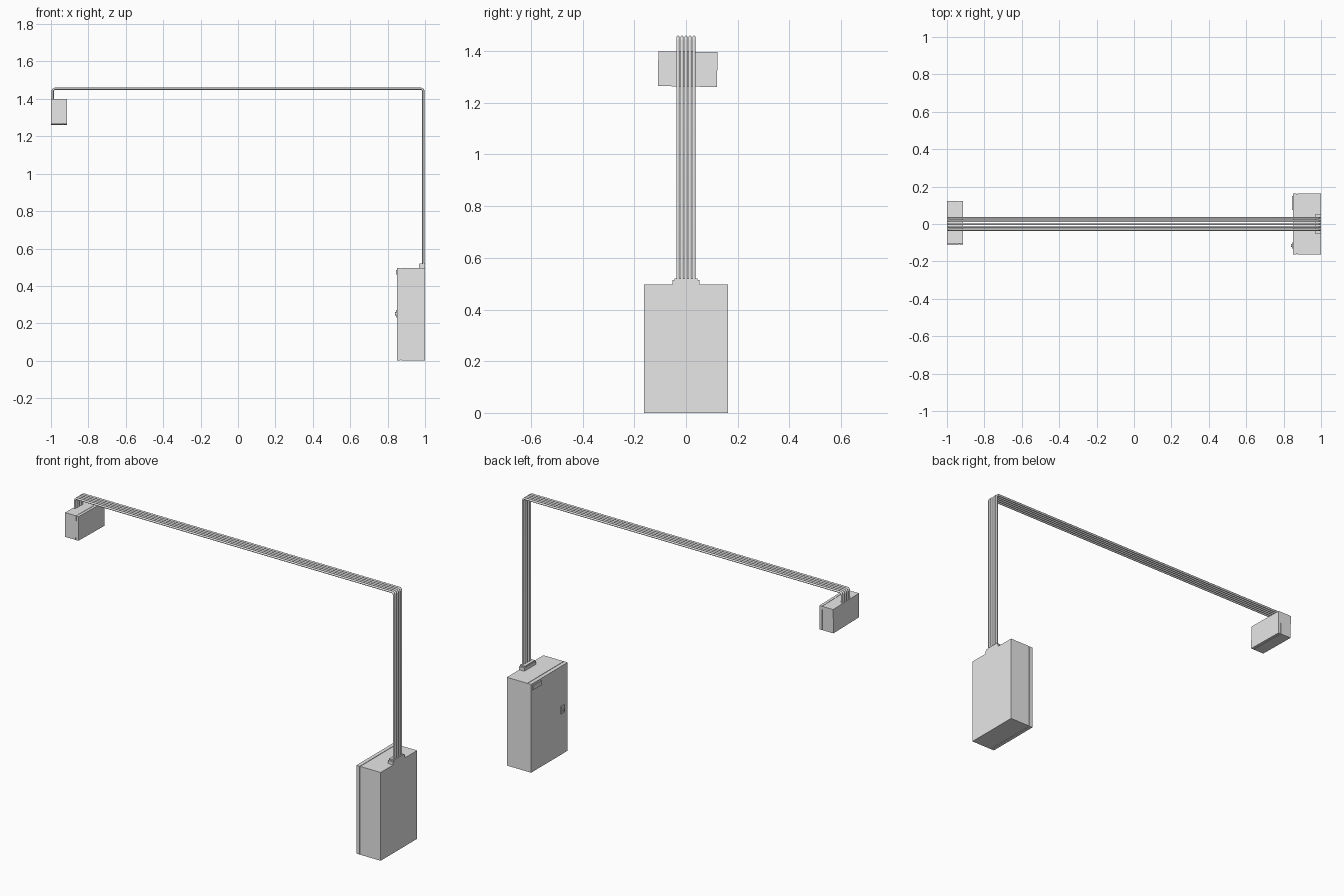
import bpy, math
from mathutils import Vector

cube = bpy.data.objects.get("Cube")
if cube:
    bpy.data.objects.remove(cube, do_unlink=True)

grey = bpy.data.materials.new("light_grey")
grey.use_nodes = True
grey.diffuse_color = (0.8, 0.8, 0.8, 1)
grey.node_tree.nodes["Principled BSDF"].inputs["Base Color"].default_value = (0.8, 0.8, 0.8, 1)


def box(name, x, y, z, tilt=0.0):
    """Box from (min, max) spans, optionally tilted about the x axis."""
    spans = (x, y, z)
    bpy.ops.mesh.primitive_cube_add(size=1, location=[(a + b) / 2 for a, b in spans])
    ob = bpy.context.object
    ob.name = name
    ob.scale = [b - a for a, b in spans]
    ob.rotation_euler.x = math.radians(tilt)
    ob.data.materials.append(grey)
    return ob


def cylinder(name, centre, radius, depth):
    """Short cylinder whose axis runs along x."""
    bpy.ops.mesh.primitive_cylinder_add(vertices=16, radius=radius, depth=depth,
                                        location=centre, rotation=(0, math.pi / 2, 0))
    ob = bpy.context.object
    ob.name = name
    ob.data.materials.append(grey)
    bpy.ops.object.shade_smooth_by_angle()


# Large cabinet: body, recessed seam and door
box("cabinet_body", (0.873, 1.0), (-0.162, 0.162), (0, 0.496))
box("cabinet_seam", (0.868, 0.876), (-0.158, 0.158), (0.004, 0.492))
box("cabinet_door", (0.849, 0.87), (-0.162, 0.162), (0, 0.496))

# Door fittings
box("lock_plate", (0.844, 0.85), (-0.13, -0.1), (0.23, 0.272))
cylinder("lock_barrel", (0.843, -0.115, 0.251), 0.009, 0.006)
box("blank_nameplate", (0.845, 0.85), (0.075, 0.15), (0.46, 0.485))

# Cable gland on the cabinet roof
box("gland_base", (0.968, 1.0), (-0.052, 0.052), (0.494, 0.514))
box("gland_cap", (0.97, 1.0), (-0.044, 0.044), (0.51, 0.521))

# Small junction box, hung slightly crooked
TILT = -1
box("junction_body", (-1.0, -0.932), (-0.108, 0.121), (1.263, 1.398), TILT)
box("junction_seam", (-0.934, -0.926), (-0.105, 0.118), (1.266, 1.395), TILT)
box("junction_lid", (-0.93, -0.915), (-0.108, 0.121), (1.263, 1.398), TILT)

# Bundle of parallel cables with rounded elbows
RADIUS, PITCH, BEND, TOP, SIDE = 0.006, 0.0155, 0.014, 1.454, 0.991


def elbow(sign):
    """Quarter bend, from the drop up to the horizontal run."""
    for i in range(6):
        a = math.pi / 2 * i / 5
        yield (sign * (SIDE - BEND + BEND * math.cos(a)), TOP - BEND + BEND * math.sin(a))


path = [(SIDE, 0.5), *elbow(1), *reversed(list(elbow(-1))), (-SIDE, 1.38)]
for n in range(5):
    curve = bpy.data.curves.new("cable_path", "CURVE")
    curve.dimensions = "3D"
    curve.bevel_depth = RADIUS
    curve.bevel_resolution = 2
    curve.use_fill_caps = True
    spline = curve.splines.new("POLY")
    spline.points.add(len(path) - 1)
    for point, (x, z) in zip(spline.points, path):
        point.co = (x, (n - 2) * PITCH, z, 1)
    spline.use_smooth = True
    curve.materials.append(grey)
    cable = bpy.data.objects.new(f"cable_{n + 1}", curve)
    bpy.context.collection.objects.link(cable)
